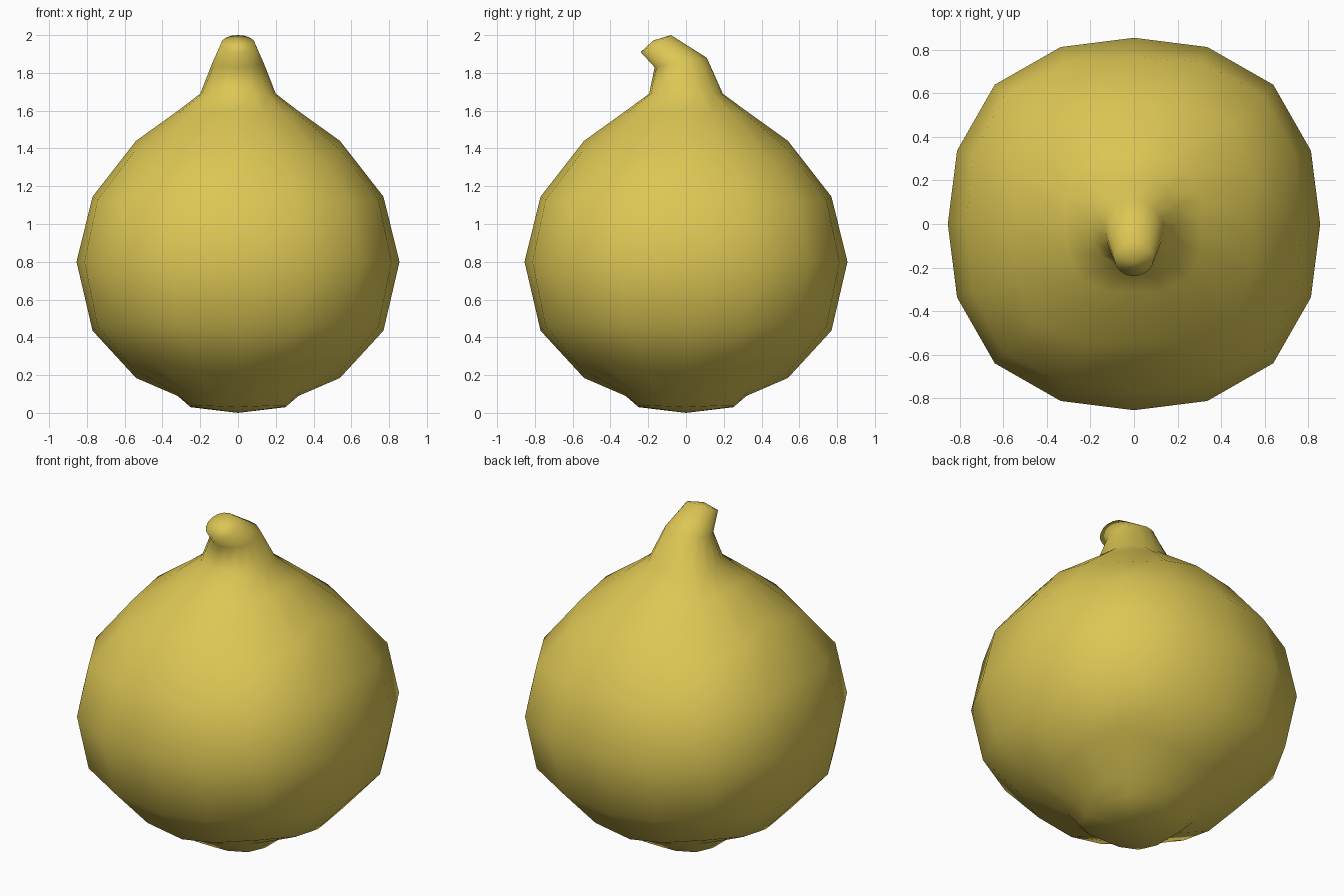
import bpy, bmesh, math

if "Cube" in bpy.data.objects:
    bpy.data.objects.remove(bpy.data.objects["Cube"])

SIDES = 16

# Each ring: half width x, half width y, diagonal/axis radius ratio,
# centre y, height on axes, height on diagonals, rise towards the back
RINGS = [
    (0.25, 0.25, 1.22, 0.0, 0.03, 0.04, 0),      # base pad
    (0.32, 0.32, 1.15, 0.0, 0.09, 0.115, 0),
    (0.54, 0.54, 1.20, 0.0, 0.185, 0.27, 0),     # round body
    (0.77, 0.77, 1.09, 0.0, 0.435, 0.48, 0),
    (0.855, 0.855, 1.058, 0.0, 0.80, 0.80, 0),
    (0.77, 0.77, 1.09, 0.0, 1.145, 1.11, 0),
    (0.54, 0.54, 1.20, 0.0, 1.44, 1.33, 0),
    (0.31, 0.31, 1.15, 0.0, 1.605, 1.575, 0),
    (0.20, 0.195, 1.06, 0.0, 1.69, 1.69, 0),     # bent stem
    (0.135, 0.138, 1.0, -0.028, 1.855, 1.855, 0.025),
    (0.09, 0.08, 1.0, -0.16, 1.955, 1.955, 0.045),
]


def ring_points(rx, ry, diag, cy, z_axis, z_diag, tilt):
    """Rounded-square ring, tilted about x."""
    points = []
    for i in range(SIDES):
        a = 2 * math.pi * i / SIDES
        w = math.sin(2 * a) ** 2
        r = 1 + (diag - 1) * w
        z = z_axis + (z_diag - z_axis) * w + tilt * math.sin(a)
        points.append((rx * r * math.cos(a), cy + ry * r * math.sin(a), z))
    return points


bm = bmesh.new()
rows = [[bm.verts.new(p) for p in ring_points(*ring)] for ring in RINGS]

# Walls between neighbouring rings
for low, high in zip(rows, rows[1:]):
    for i in range(SIDES):
        j = (i + 1) % SIDES
        bm.faces.new((low[i], low[j], high[j], high[i]))

# Closed base and stem tip
bottom = bm.verts.new((0, 0, 0))
tip = bm.verts.new((0, -0.172, 1.972))
for i in range(SIDES):
    j = (i + 1) % SIDES
    bm.faces.new((rows[0][j], rows[0][i], bottom))
    bm.faces.new((rows[-1][i], rows[-1][j], tip))

bmesh.ops.recalc_face_normals(bm, faces=bm.faces)
for face in bm.faces:
    face.smooth = True

mesh = bpy.data.meshes.new("gourd")
bm.to_mesh(mesh)
bm.free()
gourd = bpy.data.objects.new("gourd", mesh)
bpy.context.collection.objects.link(gourd)

# Yellow skin
skin = bpy.data.materials.new("yellow_skin")
skin.diffuse_color = (0.72, 0.57, 0.09, 1)
skin.use_nodes = True
skin.node_tree.nodes["Principled BSDF"].inputs["Base Color"].default_value = skin.diffuse_color
mesh.materials.append(skin)
